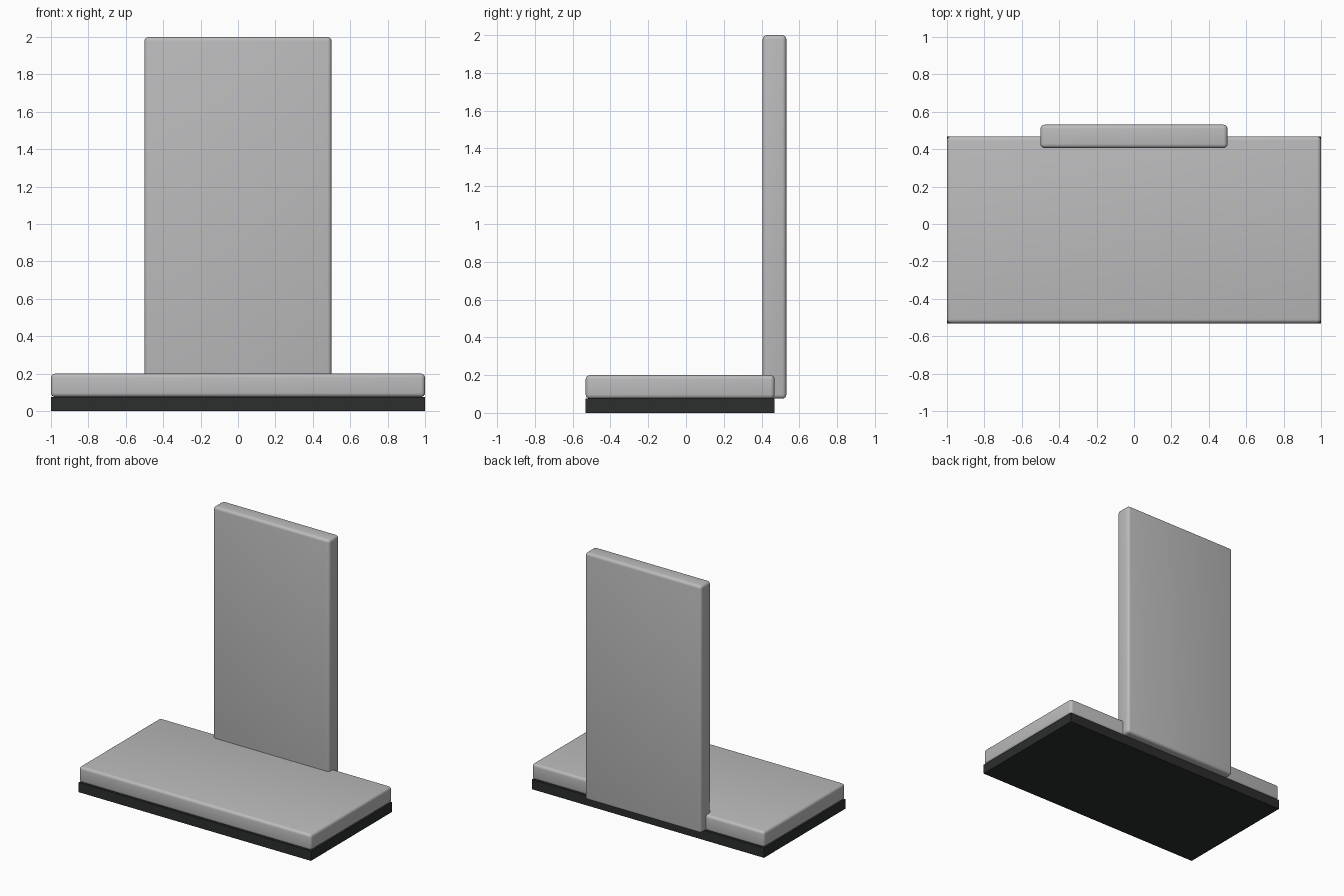
import bpy

if "Cube" in bpy.data.objects:
    bpy.data.objects.remove(bpy.data.objects["Cube"])


def material(name, rgb):
    m = bpy.data.materials.new(name)
    m.diffuse_color = (*rgb, 1)
    m.use_nodes = True
    m.node_tree.nodes["Principled BSDF"].inputs["Base Color"].default_value = m.diffuse_color
    return m


def box(name, lo, hi, mat, radius=0):
    """Box between two corners, with optionally rounded edges."""
    centre = [(a + b) / 2 for a, b in zip(lo, hi)]
    bpy.ops.mesh.primitive_cube_add(size=1, location=centre)
    ob = bpy.context.object
    ob.name = name
    ob.scale = [b - a for a, b in zip(lo, hi)]
    bpy.ops.object.transform_apply(location=False, rotation=False, scale=True)
    ob.data.materials.append(mat)
    if radius:
        bev = ob.modifiers.new("rounded_edges", 'BEVEL')
        bev.width = radius
        bev.segments = 4
        bev.limit_method = 'NONE'
        bpy.ops.object.modifier_apply(modifier=bev.name)
        bpy.ops.object.shade_smooth_by_angle(angle=0.7)
    return ob


grey = material("light grey", (0.5, 0.5, 0.51))
black = material("near black", (0.025, 0.026, 0.026))

FRONT, BACK, DEPTH = -0.531, 0.531, 1.0
THICK, BASE_TOP = 0.125, 0.075

# Dark plinth under the slab
box("base", (-1, FRONT, 0), (1, FRONT + DEPTH, BASE_TOP), black)
# Rounded seat slab
box("seat_slab", (-1, FRONT, BASE_TOP), (1, FRONT + DEPTH, BASE_TOP + THICK), grey, 0.022)
# Upright back panel, half sunk into the slab's rear edge
box("back_panel", (-0.5, BACK - THICK, BASE_TOP), (0.5, BACK, 2), grey, 0.022)
